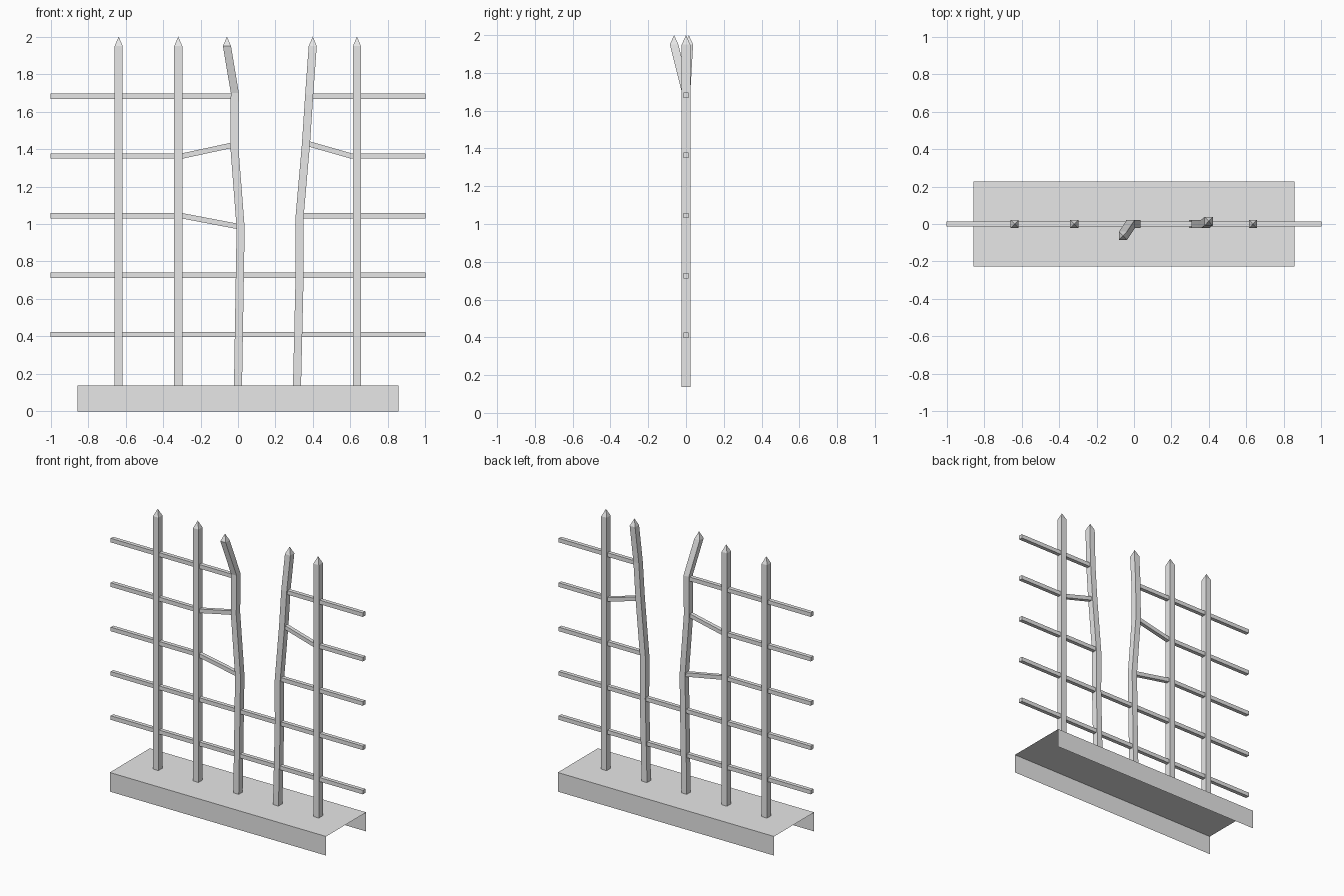
import bpy
import bmesh
from mathutils import Vector

cube = bpy.data.objects.get("Cube")
if cube:
    bpy.data.objects.remove(cube, do_unlink=True)

# One flat grey for everything
metal = bpy.data.materials.new("light grey metal")
metal.use_nodes = True
metal.diffuse_color = (0.8, 0.8, 0.8, 1)
metal.node_tree.nodes["Principled BSDF"].inputs["Base Color"].default_value = (0.8, 0.8, 0.8, 1)


def add_object(name, bm):
    mesh = bpy.data.meshes.new(name)
    bm.to_mesh(mesh)
    bm.free()
    mesh.materials.append(metal)
    obj = bpy.data.objects.new(name, mesh)
    bpy.context.collection.objects.link(obj)
    return obj


def sweep(name, path, side, depth, tip=None):
    """Rectangular bar through the path points, closed flat or with a point."""
    bm = bmesh.new()
    rings = []
    for point in path:
        p = Vector(point)
        rings.append([bm.verts.new(p + side * a + depth * b)
                      for a, b in ((-1, -1), (1, -1), (1, 1), (-1, 1))])
    for low, high in zip(rings, rings[1:]):
        for i in range(4):
            j = (i + 1) % 4
            bm.faces.new((low[i], low[j], high[j], high[i]))
    bm.faces.new(rings[0][::-1])
    if tip:
        apex = bm.verts.new(tip)
        for i in range(4):
            bm.faces.new((rings[-1][i], rings[-1][(i + 1) % 4], apex))
    else:
        bm.faces.new(rings[-1])
    bmesh.ops.recalc_face_normals(bm, faces=bm.faces)
    return add_object(name, bm)


BASE_TOP, SHOULDER, TOP = 0.137, 1.95, 2.0


def post(name, path):
    x, y, _ = path[-1]
    sweep(name, path, Vector((0.0215, 0, 0)), Vector((0, 0.0225, 0)), (x, y, TOP))


def rail(name, path):
    sweep(name, [(x, 0, z) for x, z in path],
          Vector((0, 0.014, 0)), Vector((0, 0, 0.0145)))


# Base: folded sheet, open underneath and at both ends
bm = bmesh.new()
profile = [(-0.227, 0), (-0.227, BASE_TOP), (0.227, BASE_TOP), (0.227, 0)]
rows = [[bm.verts.new((x, y, z)) for x in (-0.858, 0.858)] for y, z in profile]
for a, b in zip(rows, rows[1:]):
    bm.faces.new((a[0], a[1], b[1], b[0]))
add_object("base", bm)

# Straight posts
for name, x in (("right_outer_post", -0.637), ("right_inner_post", -0.319),
                ("left_outer_post", 0.635)):
    post(name, [(x, 0, BASE_TOP), (x, 0, SHOULDER)])

# Bent posts around the gap
post("bent_middle_post", [(0, 0, BASE_TOP), (0.014, 0, 0.98), (-0.02, 0, 1.42),
                          (-0.017, 0, 1.70), (-0.059, -0.063, SHOULDER)])
post("bent_left_post", [(0.315, 0, BASE_TOP), (0.329, 0, 0.73), (0.328, 0, 1.03),
                        (0.363, 0, 1.43), (0.38, 0, 1.69), (0.399, 0.015, SHOULDER)])

# Unbroken lower rails
for i, z in enumerate((0.41, 0.727)):
    rail(f"lower_rail_{i + 1}", [(-1, z), (1, z)])

# Broken upper rails, some bent towards the gap
rail("third_rail_right", [(-1, 1.045), (-0.305, 1.045), (0.01, 0.985)])
rail("third_rail_left", [(0.328, 1.045), (1, 1.045)])
rail("fourth_rail_right", [(-1, 1.363), (-0.298, 1.363), (-0.02, 1.423)])
rail("fourth_rail_left", [(0.363, 1.432), (0.605, 1.363), (1, 1.363)])
rail("top_rail_right", [(-1, 1.682), (-0.017, 1.682)])
rail("top_rail_left", [(0.38, 1.682), (1, 1.682)])
